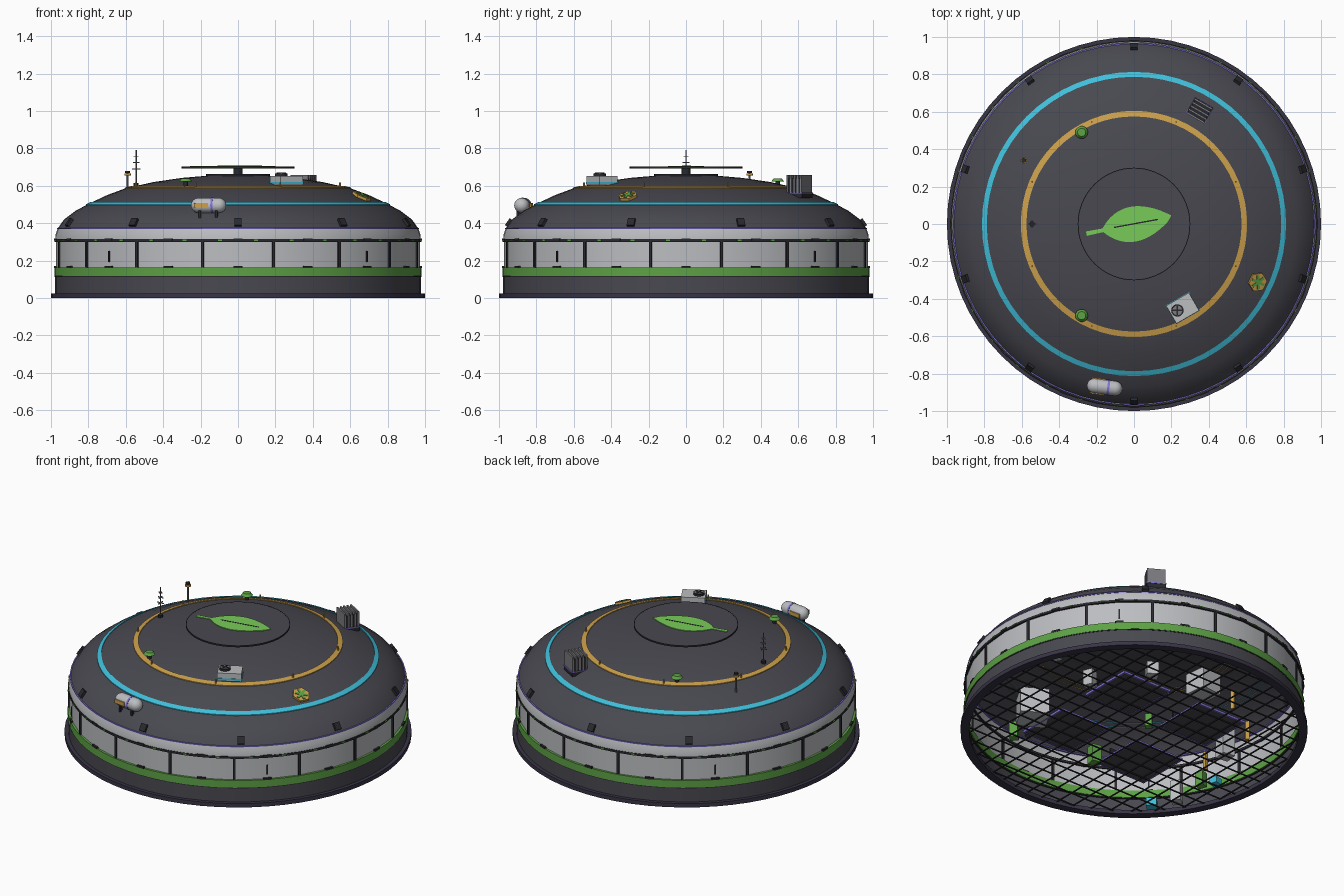
import bpy, bmesh
from math import sin, cos, pi, radians, sqrt, atan2
from mathutils import Matrix, Vector

cube = bpy.data.objects.get("Cube")
if cube:
    bpy.data.objects.remove(cube, do_unlink=True)


def material(name, r, g, b):
    m = bpy.data.materials.new(name)
    m.use_nodes = True
    m.diffuse_color = (r, g, b, 1)
    m.node_tree.nodes["Principled BSDF"].inputs["Base Color"].default_value = (r, g, b, 1)
    return m


CHARCOAL = material("charcoal", .065, .065, .08)
BLACK = material("black trim", .022, .022, .028)
PLUM = material("dark plum", .04, .034, .06)
STEEL = material("mid grey", .2, .2, .215)
LIGHT = material("light grey", .5, .51, .53)
GREEN = material("green", .11, .36, .06)
LEAF = material("leaf green", .19, .6, .1)
CYAN = material("cyan", .05, .52, .7)
AMBER = material("amber", .6, .35, .07)
PURPLE = material("purple", .22, .17, .7)
made = []


def finish(name, bm, mat, at=(0, 0, 0), rot=(0, 0, 0)):
    bmesh.ops.recalc_face_normals(bm, faces=bm.faces)
    me = bpy.data.meshes.new(name)
    bm.to_mesh(me)
    bm.free()
    me.materials.append(mat)
    ob = bpy.data.objects.new(name, me)
    ob.location, ob.rotation_euler = at, rot
    bpy.context.collection.objects.link(ob)
    made.append(ob)
    return ob


def box(name, mat, at, size, rot=(0, 0, 0)):
    bm = bmesh.new()
    bmesh.ops.create_cube(bm, size=1, matrix=Matrix.Diagonal((*size, 1)))
    return finish(name, bm, mat, at, rot)


def rod(name, mat, at, r, h, rot=(0, 0, 0), sides=12, r2=None):
    bm = bmesh.new()
    bmesh.ops.create_cone(bm, cap_ends=True, segments=sides, radius1=r,
                          radius2=r if r2 is None else r2, depth=h)
    return finish(name, bm, mat, at, rot)


def lathe(name, mat, profile, steps=64, at=(0, 0, 0), rot=(0, 0, 0)):
    bm = bmesh.new()
    vs = [bm.verts.new((r, 0, z)) for r, z in profile]
    es = [bm.edges.new(p) for p in zip(vs, vs[1:])]
    bmesh.ops.spin(bm, geom=vs + es, axis=(0, 0, 1), cent=(0, 0, 0),
                   angle=2 * pi, steps=steps, use_duplicate=False)
    bmesh.ops.remove_doubles(bm, verts=bm.verts, dist=1e-5)
    return finish(name, bm, mat, at, rot)


def plate(name, mat, points, z, h):
    bm = bmesh.new()
    f = bm.faces.new([bm.verts.new((x, y, z)) for x, y in points])
    ext = bmesh.ops.extrude_face_region(bm, geom=[f])["geom"]
    bmesh.ops.translate(bm, verts=[v for v in ext if isinstance(v, bmesh.types.BMVert)],
                        vec=(0, 0, h))
    return finish(name, bm, mat)


def ring(name, mat, r0, r1, z0, z1):
    return lathe(name, mat, [(r0, z0), (r1, z0), (r1, z1), (r0, z1), (r0, z0)])


def around(count, start=0):
    return [radians(start) + 2 * pi * i / count for i in range(count)]


def polar(r, a, z):
    return (r * cos(a), r * sin(a), z)


# Dome roof
DOME = [(.965, .37), (.93, .42), (.87, .465), (.8, .503), (.7, .55), (.6, .587),
        (.45, .62), (.3, .642), (.15, .655), (0, .658)]


def dome_z(r):
    for (ra, za), (rb, zb) in zip(DOME, DOME[1:]):
        if rb <= r <= ra:
            return za + (zb - za) * (ra - r) / (ra - rb)
    return DOME[0][1]


lathe("dome_roof", CHARCOAL, DOME)
for name, mat, r, w in (("cyan_roof_ring", CYAN, .8, .013), ("amber_roof_ring", AMBER, .59, .015)):
    lathe(name, mat, [(r + w, dome_z(r + w) - .003), (r + w, dome_z(r + w) + .005),
                      (r - w, dome_z(r - w) + .005), (r - w, dome_z(r - w) - .003)])
ring("purple_eave_line", PURPLE, .955, .969, .368, .374)

# Wall rings
ring("base_flange", PLUM, .95, 1, 0, .025)
lathe("lower_wall", CHARCOAL, [(.978, .025), (.978, .115)])
ring("green_band", GREEN, .965, .982, .117, .163)
lathe("wall_panels", LIGHT, [(.972, .163), (.972, .302)], 32)
ring("upper_trim", BLACK, .96, .98, .3, .314)
lathe("eave_band", LIGHT, [(.977, .314), (.975, .34), (.965, .37)])
ring("band_trim", BLACK, .97, .98, .112, .118)

# Mullions, brackets and handles
for a in around(16, 11.25):
    box("mullion", BLACK, polar(.972, a, .232), (.014, .016, .14), (0, 0, a))
for a in around(16):
    box("sill_bracket", BLACK, polar(.976, a, .166), (.014, .05, .012), (0, 0, a))
    box("head_bracket", BLACK, polar(.976, a, .312), (.014, .05, .012), (0, 0, a))
for a in around(32, 5.6):
    box("green_light", GREEN, polar(.98, a, .309), (.008, .022, .007), (0, 0, a))
for a in around(4, 45):
    box("panel_handle", BLACK, polar(.972, a, .222), (.012, .008, .06), (0, 0, a))
for a in around(10, 18):
    box("roof_clip", BLACK, polar(.948, a, .403), (.018, .04, .045), (0, -.6, a))
for a in around(8, 22.5):
    rod("amber_post", AMBER, polar(.59, a, .603), .005, .03, sides=6)

# Raised disc with leaf
rod("disc_base", BLACK, (0, 0, .658), .17, .012, sides=48)
rod("disc_hub", BLACK, (0, 0, .675), .025, .04)
rod("raised_disc", CHARCOAL, (0, 0, .698), .298, .008, sides=64)
ring("disc_rim", BLACK, .296, .301, .693, .7025)
tilt = Matrix.Rotation(.2, 2)
edge = [(-.17 + .375 * i / 14, .094 * sin(pi * (i / 14) ** .85) ** .8) for i in range(1, 14)]
outline = [(-.26, -.012), (-.17, -.01)] + [(x, -w) for x, w in edge] + [(.205, .005)]
outline += [(x, w) for x, w in reversed(edge)] + [(-.17, .01), (-.26, .012)]
plate("leaf", LEAF, [tilt @ Vector(p) for p in outline], .702, .004)
box("leaf_vein", BLACK, (.01, .003, .706), (.24, .007, .003), (0, 0, .18))

# Storage tank
TANK, spin = Vector((-.157, -.872, .495)), -.13
along = Vector((cos(spin), sin(spin), 0))
cap = [(.04 * cos(t), .055 + .04 * sin(t)) for t in [pi / 2 * i / 6 for i in range(7)]]
lathe("tank", LIGHT, [(r, -z) for r, z in reversed(cap)] + cap, 20, TANK, (0, pi / 2, spin))
rod("tank_band", PURPLE, TANK + along * .02, .0415, .012, (0, pi / 2, spin), 20)
for side in (-1, 1):
    across = Vector((sin(spin), -cos(spin), 0)) * side
    box("tank_label", AMBER, TANK + along * -.035 + across * .04, (.075, .008, .025), (0, 0, spin))
    for s in (-.045, .045):
        box("tank_leg", BLACK, TANK + along * s + across * .022 + Vector((0, 0, -.05)),
            (.014, .014, .06), (0, 0, spin))

# Air handling unit
AIR, turn = Vector((.26, -.45, 0)), radians(30)
box("air_unit", LIGHT, AIR + Vector((0, 0, .628)), (.14, .11, .05), (0, 0, turn))
box("air_unit_stripe", CYAN, AIR + Vector((0, 0, .615)), (.144, .114, .012), (0, 0, turn))
FAN = AIR + Vector((-.028, -.012, .658))
rod("fan_ring", BLACK, FAN, .033, .014, sides=20)
rod("fan_face", STEEL, FAN + Vector((0, 0, .006)), .026, .006, sides=20)
for a in (0, pi / 2):
    box("fan_blade", BLACK, FAN + Vector((0, 0, .01)), (.05, .008, .004), (0, 0, a))

# Finned radiator
RAD, turn = Vector((.35, .605, 0)), radians(-30)
box("radiator_base", BLACK, RAD + Vector((0, 0, .55)), (.11, .1, .03), (0, 0, turn))
box("radiator_plate", PURPLE, RAD + Vector((0, 0, .562)), (.115, .105, .006), (0, 0, turn))
box("radiator_core", BLACK, RAD + Vector((0, 0, .6)), (.1, .08, .08), (0, 0, turn))
for i in range(5):
    shift = Matrix.Rotation(turn, 3, 'Z') @ Vector((0, (i - 2) * .021, .61))
    box("radiator_fin", STEEL, RAD + shift, (.108, .01, .095), (0, 0, turn))

# Hexagonal pad with star
a, slope = atan2(-.31, .66), .44
PAD = Vector(polar(.73, a, .545))
rod("hex_pad", AMBER, PAD, .053, .014, (0, slope, a), 6)
for k in range(3):
    rot = Matrix.Rotation(a, 3, 'Z') @ Matrix.Rotation(slope, 3, 'Y') @ Matrix.Rotation(k * pi / 3, 3, 'Z')
    box("pad_star", GREEN, PAD + rot @ Vector((0, 0, .008)), (.075, .014, .006), rot.to_euler())

# Vents, lamp and antenna
for y in (-.49, .49):
    rod("vent_stalk", BLACK, (-.28, y, .613), .012, .04)
    rod("vent_cap", GREEN, (-.28, y, .631), .034, .016, sides=16, r2=.022)
rod("lamp_pole", STEEL, (-.59, .34, .61), .005, .13, sides=8)
rod("lamp_head", AMBER, (-.59, .34, .66), .017, .012)
rod("lamp_cap", BLACK, (-.59, .34, .673), .013, .012)
rod("antenna_mast", STEEL, (-.545, 0, .69), .004, .2, sides=8)
rod("antenna_foot", BLACK, (-.545, 0, .605), .014, .02)
for z, w in ((.69, .045), (.725, .035), (.755, .025)):
    box("antenna_bar", STEEL, (-.545, 0, z), (.005, w, .005))
    box("antenna_bar", STEEL, (-.545, 0, z), (w, .005, .005))

# Open floor grating
for i in range(-9, 10):
    p = i / 10
    span = 2 * sqrt(.93 - p * p)
    box("grating_bar", BLACK, (p, 0, .018), (.007, span, .006))
    box("grating_bar", BLACK, (0, p, .018), (span, .007, .006))

# Four raised bays with purple frames
for sx in (-1, 1):
    for sy in (-1, 1):
        x, y = sx * .28, sy * .28
        box("bay_floor", CHARCOAL, (x, y, .03), (.34, .34, .01))
        for s in (-.17, .17):
            box("bay_frame", PURPLE, (x + s, y, .03), (.008, .348, .014))
            box("bay_frame", PURPLE, (x, y + s, .03), (.348, .008, .014))
        box("bay_wall", BLACK, (x, y - .15, .09), (.2, .01, .11))

# Indoor equipment: name, colour, x, y, width, height
for name, mat, x, y, w, h in (
        ("cabinet", LIGHT, .51, -.3, .17, .16), ("locker", LIGHT, .5, .2, .06, .1),
        ("water_tank", LIGHT, .3, .52, .07, .08), ("workbench", LIGHT, -.06, .55, .14, .13),
        ("tall_locker", LIGHT, -.62, .08, .08, .18), ("locker", LIGHT, -.74, -.5, .06, .13),
        ("green_rack", GREEN, -.09, -.46, .06, .11), ("green_rack", GREEN, .45, -.54, .05, .1),
        ("green_rack", GREEN, -.06, .06, .04, .08), ("green_rack", GREEN, -.73, -.27, .05, .09),
        ("amber_column", AMBER, .28, .47, .022, .12), ("amber_column", AMBER, -.3, .53, .022, .12),
        ("amber_column", AMBER, -.59, .31, .022, .12), ("amber_column", AMBER, -.63, -.11, .022, .12),
        ("screen", CYAN, -.67, -.64, .06, .05), ("screen", CYAN, -.78, -.2, .05, .04)):
    box(name, mat, (x, y, .025 + h / 2), (w, w, h), (0, 0, atan2(y, x)))

# Smooth rounds, keep sharp edges
for ob in made:
    ob.select_set(True)
bpy.context.view_layer.objects.active = made[0]
bpy.ops.object.shade_smooth_by_angle(angle=radians(30))
